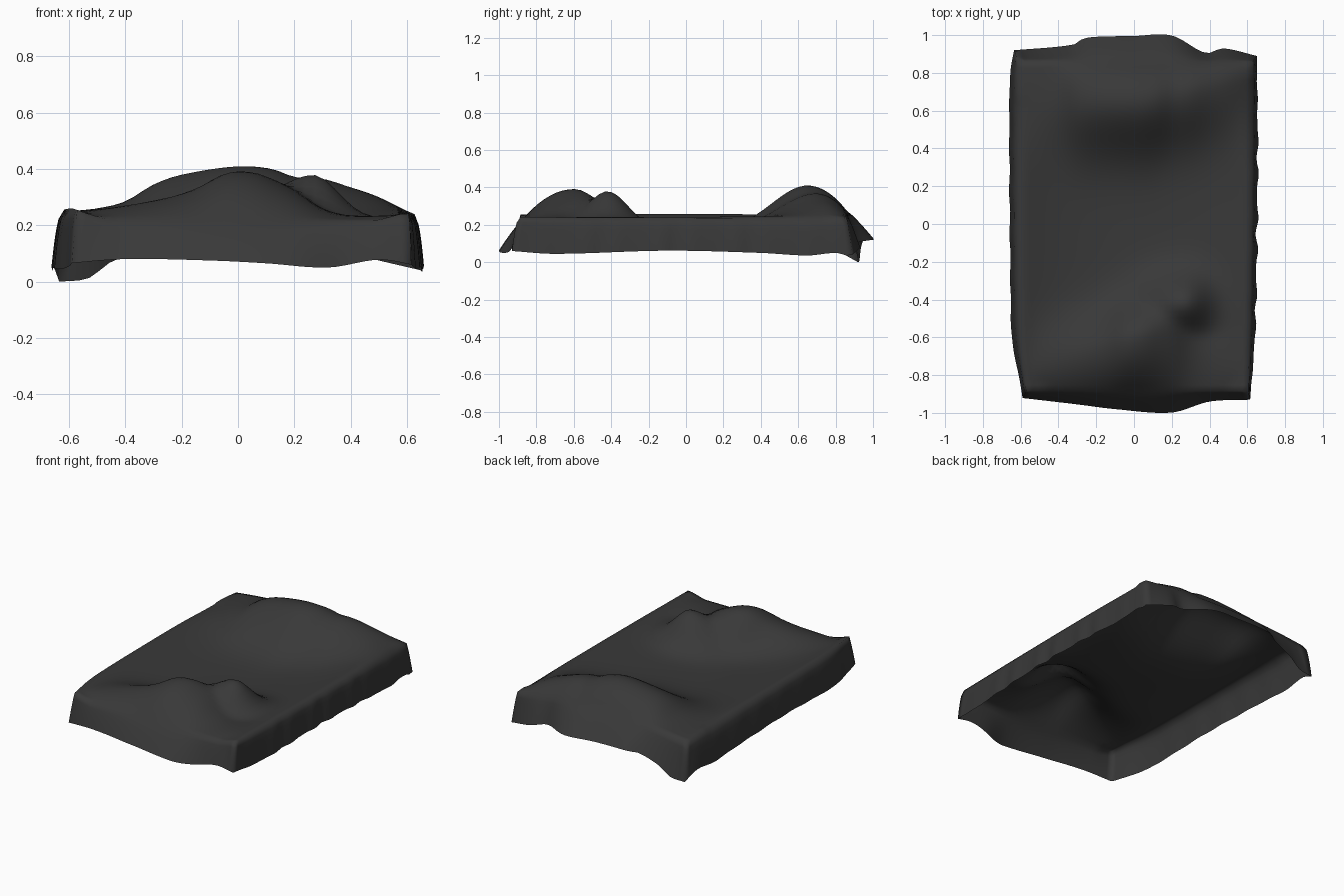
import bpy, bmesh, math
from math import exp, sin, pi

if "Cube" in bpy.data.objects:
    bpy.data.objects.remove(bpy.data.objects["Cube"])


def curve(points, x):
    """Smooth interpolation through (x, value) points."""
    if x <= points[0][0]:
        return points[0][1]
    for k in range(len(points) - 1):
        (x1, v1), (x2, v2) = points[k], points[k + 1]
        if x <= x2:
            x0, v0 = points[max(k - 1, 0)]
            x3, v3 = points[min(k + 2, len(points) - 1)]
            m1, m2 = (v2 - v0) / (x2 - x0), (v3 - v1) / (x3 - x1)
            d = x2 - x1
            t = (x - x1) / d
            return ((2*t**3 - 3*t**2 + 1) * v1 + (t**3 - 2*t**2 + t) * d * m1
                    + (3*t**2 - 2*t**3) * v2 + (t**3 - t**2) * d * m2)
    return points[-1][1]


# Crest heights and crest line of the lumps under the cloth
REAR = [(-.6, .25), (-.5, .26), (-.4, .285), (-.3, .345), (-.2, .38), (0, .41),
        (.12, .4), (.2, .372), (.3, .365), (.4, .335), (.5, .3), (.62, .24)]
FRONT = [(-.6, .245), (-.45, .262), (-.25, .298), (-.15, .33), (-.04, .385), (.05, .388),
         (.12, .365), (.2, .325), (.3, .26), (.4, .235), (.62, .238)]
FRONT_Y = [(-.6, -.76), (-.25, -.68), (0, -.6), (.2, -.58), (.4, -.72), (.62, -.76)]

# Hem outlines: position and height
HEM_FRONT_Y = [(-.6, -.92), (-.3, -.955), (-.1, -.98), (.2, -.998), (.4, -.94), (.62, -.93)]
HEM_FRONT_Z = [(-.6, .065), (-.4, .08), (-.1, .075), (.1, .065), (.32, .05), (.5, .078), (.62, .06)]
HEM_BACK_Y = [(-.63, .92), (-.32, .95), (-.26, .985), (0, .995), (.2, .998), (.38, .905), (.47, .93), (.65, .89)]
HEM_BACK_Z = [(-.63, .0), (-.53, .012), (-.45, .07), (-.26, .13), (.2, .12), (.4, .1), (.5, .075), (.65, .04)]
HEM_LEFT_X = [(-.92, -.59), (-.8, -.61), (-.62, -.645), (-.2, -.655), (.5, -.66), (.8, -.655), (.92, -.635)]
HEM_RIGHT_X = [(-.93, .615), (-.6, .64), (-.3, .648), (.4, .655), (.89, .65)]
HEM_SIDE_Z = [(-.93, .06), (-.7, .045), (-.1, .062), (.4, .05), (.65, .036), (.82, .048), (.92, .0)]
SAG = .17


def height(x, y):
    # middle sags between raised side edges
    edge = .262 if x < 0 else .245
    base = SAG + (edge - SAG) * min(abs(x) / .59, 1) ** 2.5
    # rear ridge, swinging backwards on the right
    ry = .65 + .2 * max(x - .05, 0)
    crest = curve(REAR, x)
    if y > ry:
        rim = .235 + .04 * (1 - (x / .62) ** 2)
        return crest - (crest - rim) * ((y - ry) / (.86 - ry)) ** 2
    h = base + (crest - base) * exp(-((y - ry) / .19) ** 2 / 2)
    # front ridge and the smaller lump behind it on the right
    fy = curve(FRONT_Y, x)
    crest = curve(FRONT, x)
    if y < fy:
        ridge = crest - (crest - .215) * ((fy - y) / (fy + .885)) ** 2 - h
    else:
        ridge = (crest - h) * exp(-((y - fy) / .14) ** 2 / 2)
    sx = .16 if x < .25 else .1
    lump = (.37 - SAG) * exp(-((x - .26) / sx) ** 2 / 2 - ((y + .42) / .11) ** 2 / 2)
    return h + (max(ridge, 0) ** 4 + lump ** 4) ** .25 - .006 * exp(-(.615 - abs(x)) / .02)


NX, NY, RINGS = 36, 54, 6
bm = bmesh.new()
grid = []
for j in range(NY + 1):
    row = []
    for i in range(NX + 1):
        y = -.885 + 1.745 * j / NY
        left = curve([(-.89, -.57), (-.6, -.605), (0, -.617), (.9, -.615)], y)
        right = curve([(-.89, .605), (0, .622), (.9, .628)], y)
        x = left + (right - left) * i / NX
        row.append(bm.verts.new((x, y, height(x, y))))
    grid.append(row)
for j in range(NY):
    for i in range(NX):
        bm.faces.new((grid[j][i], grid[j][i+1], grid[j+1][i+1], grid[j+1][i]))

# Rim walked anticlockwise, each point paired with its hem point
rim = [(grid[0][i], 'F', i / NX) for i in range(NX)]
rim += [(grid[j][NX], 'R', j / NY) for j in range(NY)]
rim += [(grid[NY][i], 'B', i / NX) for i in range(NX, 0, -1)]
rim += [(grid[j][0], 'L', j / NY) for j in range(NY, 0, -1)]


def hem(side, f):
    if side == 'F':
        x = -.59 + 1.205 * f
        return x, curve(HEM_FRONT_Y, x), curve(HEM_FRONT_Z, x)
    if side == 'B':
        x = -.635 + 1.285 * f
        return x, curve(HEM_BACK_Y, x), curve(HEM_BACK_Z, x)
    if side == 'R':
        y = -.93 + 1.82 * f
        wave = (.006 * sin(y * 31) + .003 * sin(y * 47 + 1)) * sin(pi * f)
        return curve(HEM_RIGHT_X, y) + wave, y, max(curve(HEM_SIDE_Z, y), .036)
    y = -.92 + 1.84 * f
    wave = .003 * sin(y * 27) * sin(pi * f)
    return curve(HEM_LEFT_X, y) + wave, y, max(curve(HEM_SIDE_Z, y), 0)


# Hanging skirt, bulging outwards at the long sides
columns = []
for v, side, f in rim:
    hx, hy, hz = hem(side, f)
    col = [v]
    for k in range(1, RINGS + 1):
        t = k / RINGS
        o = t ** (.45 if side in 'LR' else .85)
        col.append(bm.verts.new((v.co.x + (hx - v.co.x) * o, v.co.y + (hy - v.co.y) * o,
                                 v.co.z + (hz - v.co.z) * t)))
    columns.append(col)
for n, a in enumerate(columns):
    b = columns[(n + 1) % len(columns)]
    for k in range(RINGS):
        bm.faces.new((a[k], a[k+1], b[k+1], b[k]))
bmesh.ops.recalc_face_normals(bm, faces=bm.faces)
bm.normal_update()
bm.faces.ensure_lookup_table()
if bm.faces[0].normal.z < 0:
    bmesh.ops.reverse_faces(bm, faces=bm.faces)

mesh = bpy.data.meshes.new("draped_cloth")
bm.to_mesh(mesh)
bm.free()
mesh.shade_smooth()
cloth = bpy.data.objects.new("draped_cloth", mesh)
bpy.context.collection.objects.link(cloth)

dark = bpy.data.materials.new("dark_cloth")
dark.diffuse_color = (.04, .04, .04, 1)
dark.use_nodes = True
dark.node_tree.nodes["Principled BSDF"].inputs["Base Color"].default_value = dark.diffuse_color
mesh.materials.append(dark)
